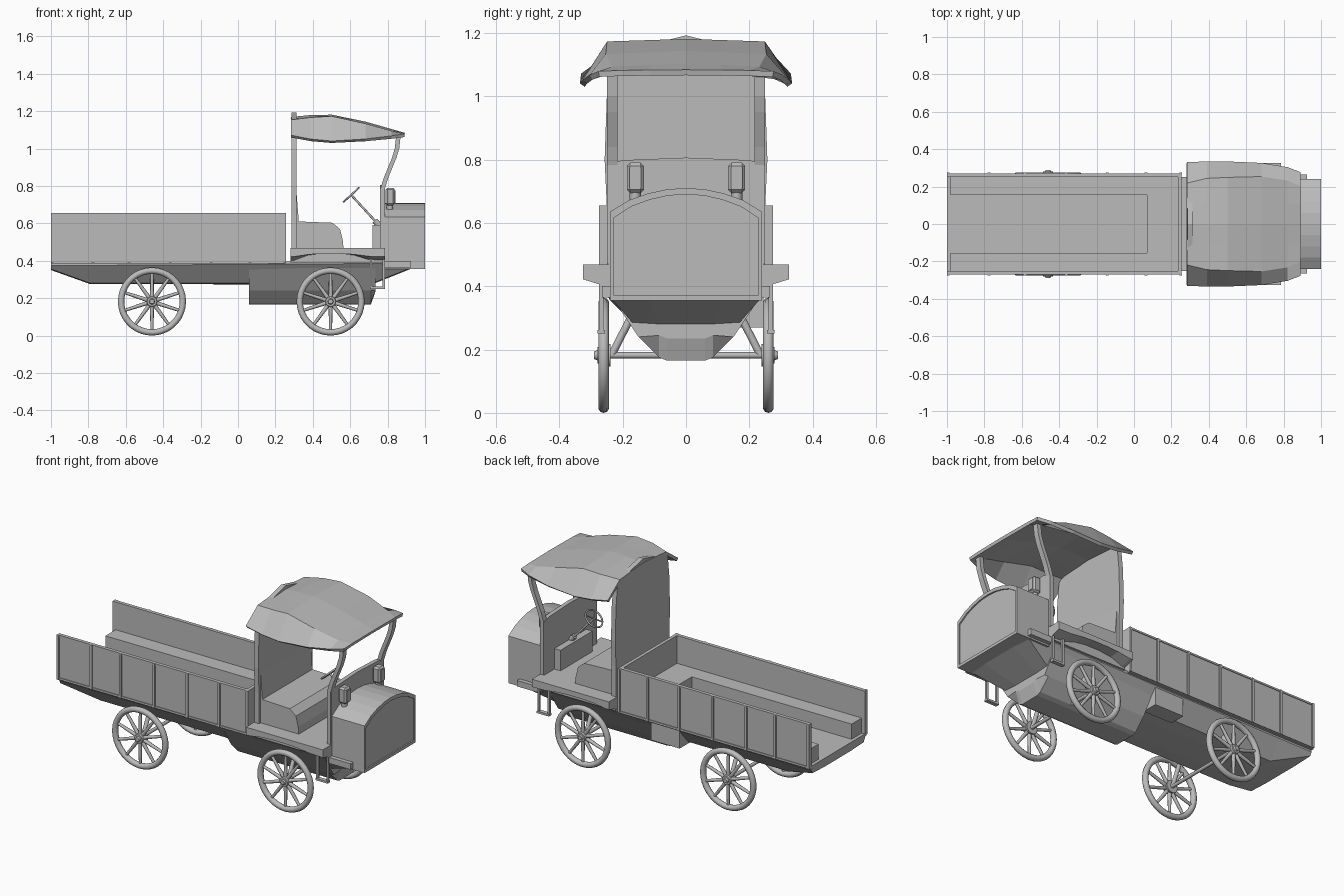
import bpy, bmesh, math
from mathutils import Vector

if "Cube" in bpy.data.objects:
    bpy.data.objects.remove(bpy.data.objects["Cube"])

grey = bpy.data.materials.new("plain grey")
grey.diffuse_color = (0.5, 0.5, 0.5, 1)
grey.use_nodes = True
grey.node_tree.nodes["Principled BSDF"].inputs["Base Color"].default_value = grey.diffuse_color


def finish(name, bm, recalc=True):
    if recalc:
        bmesh.ops.recalc_face_normals(bm, faces=bm.faces[:])
    me = bpy.data.meshes.new(name)
    bm.to_mesh(me)
    bm.free()
    ob = bpy.data.objects.new(name, me)
    bpy.context.collection.objects.link(ob)
    me.materials.append(grey)
    return ob


def box(name, x0, x1, y0, y1, z0, z1, bevel=0):
    bm = bmesh.new()
    bmesh.ops.create_cube(bm, size=1)
    for v in bm.verts:
        v.co = ((x0 + x1) / 2 + v.co.x * (x1 - x0), (y0 + y1) / 2 + v.co.y * (y1 - y0),
                (z0 + z1) / 2 + v.co.z * (z1 - z0))
    if bevel:
        bmesh.ops.bevel(bm, geom=bm.edges[:], offset=bevel, segments=1, affect='EDGES')
    return finish(name, bm)


def loft(name, rings, closed=True):
    """Skin between rings of points; closed rings get end caps."""
    bm = bmesh.new()
    vs = [[bm.verts.new(p) for p in r] for r in rings]
    n = len(rings[0])
    for a, b in zip(vs, vs[1:]):
        for i in range(n if closed else n - 1):
            j = (i + 1) % n
            bm.faces.new((a[i], a[j], b[j], b[i]))
    if closed:
        bm.faces.new(vs[0])
        bm.faces.new(vs[-1])
    return finish(name, bm)


def section(x, half):
    """Mirror a half (y, z) outline, starting at the outer side, about y = 0."""
    other = [(-y, z) for y, z in reversed(half) if y > 0]
    return [(x, y, z) for y, z in half + other]


def prism_xz(name, pts, y0, y1):
    return loft(name, [[(x, y, z) for x, z in pts] for y in (y0, y1)])


def rod(name, a, b, r, r2=None, sides=10):
    a, b = Vector(a), Vector(b)
    bm = bmesh.new()
    bmesh.ops.create_cone(bm, cap_ends=True, segments=sides, radius1=r,
                          radius2=r if r2 is None else r2, depth=(b - a).length)
    q = (b - a).to_track_quat('Z', 'Y')
    for v in bm.verts:
        v.co = q @ v.co + (a + b) / 2
    ob = finish(name, bm)
    for p in ob.data.polygons:
        p.use_smooth = len(p.vertices) == 4
    return ob


def ring(name, centre, axis, major, minor, n=36, m=10):
    q = Vector(axis).to_track_quat('Z', 'Y')
    bm = bmesh.new()
    g = []
    for i in range(n):
        t = 2 * math.pi * i / n
        row = []
        for k in range(m):
            u = 2 * math.pi * k / m
            r = major + minor * math.cos(u)
            p = Vector((r * math.cos(t), r * math.sin(t), minor * math.sin(u)))
            row.append(bm.verts.new(q @ p + Vector(centre)))
        g.append(row)
    for i in range(n):
        for k in range(m):
            a, b = g[i], g[(i + 1) % n]
            bm.faces.new((a[k], b[k], b[(k + 1) % m], a[(k + 1) % m]))
    ob = finish(name, bm)
    ob.data.shade_smooth()
    return ob


# Wheels, axles and struts
R = 0.182
for wx, label in ((0.495, "front"), (-0.46, "rear")):
    rod(label + "_axle", (wx, -0.25, R), (wx, 0.25, R), 0.01)
    for s in (1, -1):
        ring(label + "_tyre", (wx, s * 0.26, R), (0, 1, 0), R - 0.017, 0.017)
        rod(label + "_hub", (wx, s * 0.238, R), (wx, s * 0.28, R), 0.036, 0.026, 16)
        rod(label + "_hub_cap", (wx, s * 0.28, R), (wx, s * 0.29, R), 0.016, 0.012, 12)
        for i in range(10):
            t = 2 * math.pi * (i + 0.5) / 10
            c, d = math.cos(t), math.sin(t)
            rod(label + "_spoke", (wx + 0.025 * c, s * 0.26, R + 0.025 * d),
                (wx + 0.155 * c, s * 0.26, R + 0.155 * d), 0.011, 0.008, 8)
        rod(label + "_strut", (wx, s * 0.235, R), (wx, s * 0.165, 0.32), 0.012)

# Underbody hull and deep engine belly
hull = [(-1.0, .39, .24, .355), (-.79, .39, .165, .28), (.72, .40, .165, .28), (.92, .40, .235, .36)]
loft("underbody", [section(x, [(.25, zt), (.25, zt - .015), (b, zb), (b / 2, zb - .005)])
                   for x, zt, b, zb in hull])
belly = [(.06, .165), (.71, .165), (.735, .235)]
loft("engine_belly", [section(x, [(.24, .375), (.15, max(.24, zb)), (.085, zb + .01), (.06, zb)])
                      for x, zb in belly])
box("tool_box", -.13, .06, .15, .245, .27, .385)

# Cargo bed with U-shaped bench, open at the rear
box("bed_floor", -1, .255, -.265, .265, .385, .40)
box("bed_front_wall", .235, .255, -.265, .265, .39, .655)
box("front_bench", .07, .235, -.25, .25, .40, .49)
for s in (1, -1):
    def side(name, x0, x1, ya, yb, z0, z1):
        box(name, x0, x1, min(s * ya, s * yb), max(s * ya, s * yb), z0, z1)
    side("bed_side", -1, .255, .25, .267, .39, .655)
    side("side_bench", -.98, .07, .155, .25, .40, .49)
    for x in (-.993, -.775, -.583, -.363, -.144, .064, .25):
        side("bed_rib", x - .007, x + .007, .265, .275, .39, .655)
    side("bed_rail", -1, .255, .265, .271, .39, .402)
    side("bed_rail", -1, .255, .265, .271, .645, .655)

# Cab floor, curved fenders and hanging steps
box("cab_floor", .28, .785, -.262, .262, .39, .468)
box("front_sill", .78, .925, -.265, .265, .365, .40)
arch = [(.28, .468), (.785, .468), (.785, .40), (.70, .405), (.62, .43), (.55, .44),
        (.46, .44), (.38, .43), (.30, .40), (.28, .40)]
for s in (1, -1):
    inner = [(x, s * .255, z) for x, z in arch]
    outer = [(x, s * .325, .468 if z > .46 else z * .4 + .262) for x, z in arch]
    loft("fender", [inner, outer])
    for x in (.711, .779):
        box("step_hanger", x - .006, x + .006, s * .268 - .007, s * .268 + .007, .255, .41)
    box("step_tread", .705, .785, s * .268 - .012, s * .268 + .012, .25, .262)

# Cab rear wall, seat and dashboard
wall = [(.25, .46), (.25, .65), (.257, .8), (.25, 1.0), (.235, 1.13), (.11, 1.165), (0, 1.192)]
loft("cab_rear_wall", [section(.285, wall), section(.313, wall)])
prism_xz("seat", [(.31, .46), (.565, .46), (.56, .51), (.545, .57), (.505, .603), (.325, .61), (.31, .8)],
         -.235, .235)
dash = [(.245, .45), (.245, .785), (.2, .798), (0, .806)]
loft("dashboard", [section(.76, dash), section(.785, dash)])
box("knee_panel", .72, .762, -.15, .15, .468, .59)

# Curved roof pillars
post = [(.772, .47), (.772, .78), (.79, .84), (.835, .95), (.85, 1.0), (.858, 1.07)]
for s in (1, -1):
    loft("roof_pillar", [[(x + dx, s * y, z) for dx, y in ((-.012, .217), (.012, .217), (.012, .25), (-.012, .25))]
                         for x, z in post])

# Domed roof shell
roof = [(.283, .325, 1.065, .215, 1.145, 1.16), (.39, .327, 1.045, .24, 1.158, 1.17),
        (.5, .327, 1.035, .245, 1.165, 1.172), (.68, .32, 1.045, .25, 1.125, 1.135),
        (.82, .30, 1.06, .23, 1.085, 1.095), (.89, .275, 1.07, .2, 1.073, 1.075)]
ob = loft("roof", [section(x, [(ye, ze), (ys, zs), (.11, (zs + zc) / 2), (0, zc)])
                   for x, ye, ze, ys, zs, zc in roof], closed=False)
mod = ob.modifiers.new("thickness", 'SOLIDIFY')
mod.thickness = 0.018
mod.offset = 0

# Engine hood with arched top and framed front
hood = [(.24, .355), (.24, .635), (.18, .672), (.12, .693), (.06, .706), (0, .71)]
loft("hood", [section(.78, hood), section(.992, hood)])
n = len(section(0, hood))
frame_in = [(y * .955, .372 if z < .4 else z - .02) for y, z in hood]
bm = bmesh.new()
outs = [[bm.verts.new(p) for p in section(x, h)]
        for x, h in ((.985, hood), (1.0, hood), (1.0, frame_in), (.985, frame_in))]
for a, b in zip(outs, outs[1:] + outs[:1]):
    for i in range(n):
        j = (i + 1) % n
        bm.faces.new((a[i], a[j], b[j], b[i]))
finish("hood_front_frame", bm)

# Lamps on the hood
for s in (1, -1):
    box("lamp_body", .788, .838, s * .16 - .027, s * .16 + .027, .695, .79, .01)
    box("lamp_glass", .83, .841, s * .16 - .018, s * .16 + .018, .71, .775)
    rod("lamp_stem", (.812, s * .16, .66), (.812, s * .16, .70), .018)

# Steering wheel and column
c, foot = Vector((.605, 0, .752)), Vector((.745, 0, .60))
axis = (c - foot).normalized()
rod("steering_column", foot, c, .006)
rod("column_base", foot + axis * .02, foot - axis * .03, .016)
ring("steering_wheel", c, axis, .055, .005, 24, 8)
across = axis.cross(Vector((0, 1, 0)))
for k in range(4):
    t = k * math.pi / 2 + math.pi / 4
    d = across * math.cos(t) + Vector((0, 1, 0)) * math.sin(t)
    rod("steering_spoke", c, c + d * .055, .004, sides=6)
